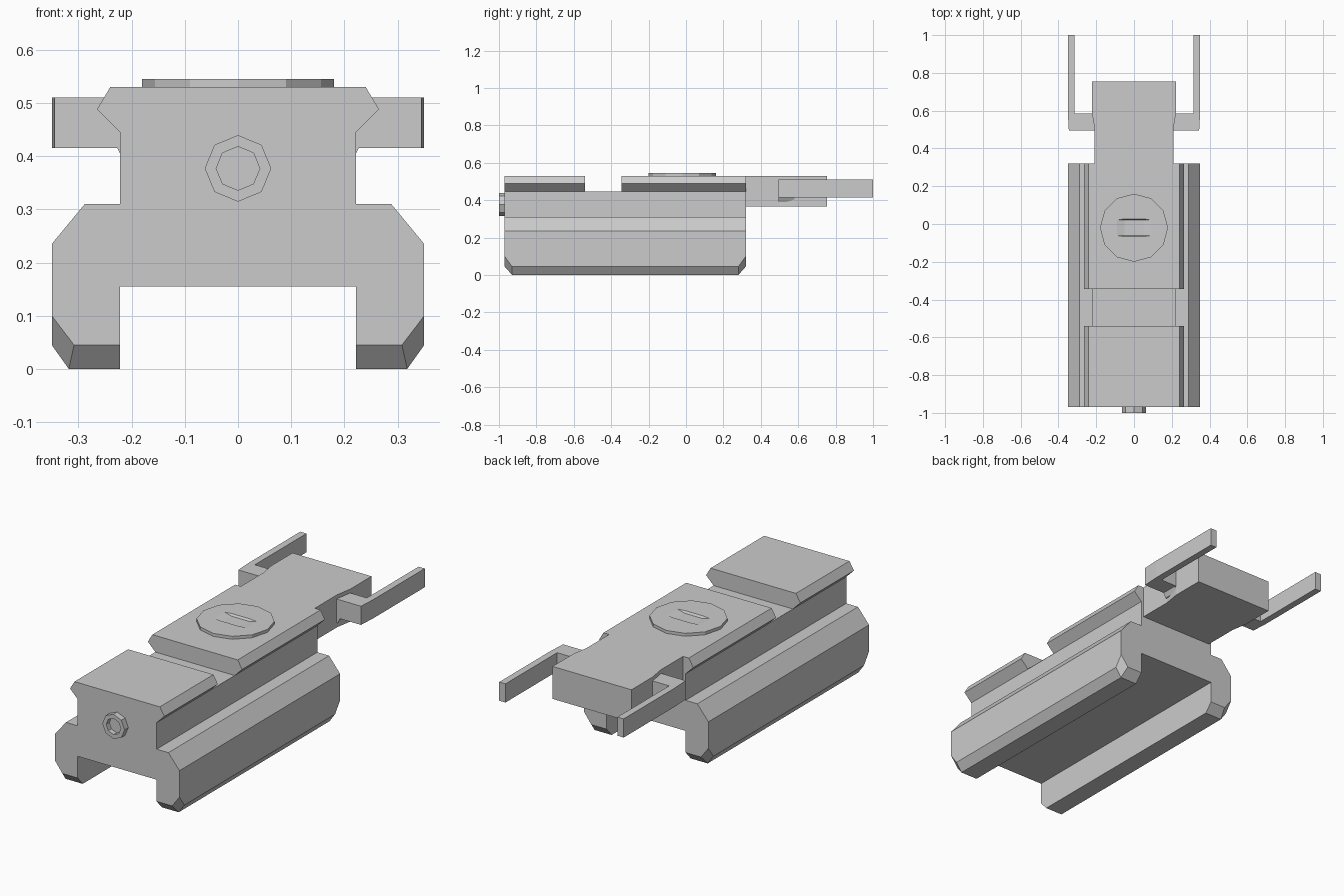
import bpy
import bmesh
from math import sin, cos, pi

cube = bpy.data.objects.get("Cube")
if cube:
    bpy.data.objects.remove(cube, do_unlink=True)

grey = bpy.data.materials.new("plain grey")
grey.use_nodes = True
colour = (0.6, 0.6, 0.6, 1)
grey.diffuse_color = colour
grey.node_tree.nodes["Principled BSDF"].inputs["Base Color"].default_value = colour


def finish(name, bm):
    bmesh.ops.recalc_face_normals(bm, faces=bm.faces)
    mesh = bpy.data.meshes.new(name)
    bm.to_mesh(mesh)
    bm.free()
    mesh.materials.append(grey)
    obj = bpy.data.objects.new(name, mesh)
    bpy.context.collection.objects.link(obj)
    return obj


def loft(name, rings):
    """Skin a list of equal-length rings and cap both ends."""
    bm = bmesh.new()
    loops = [[bm.verts.new(p) for p in ring] for ring in rings]
    n = len(loops[0])
    for a, b in zip(loops, loops[1:]):
        for i in range(n):
            j = (i + 1) % n
            bm.faces.new((a[i], a[j], b[j], b[i]))
    bm.faces.new(loops[0])
    bm.faces.new(loops[-1])
    return finish(name, bm)


def prism(name, outline, z0, z1):
    return loft(name, [[(x, y, z) for x, y in outline] for z in (z0, z1)])


def hull(name, points):
    bm = bmesh.new()
    for p in points:
        bm.verts.new(p)
    bmesh.ops.convex_hull(bm, input=bm.verts)
    return finish(name, bm)


def cut(target, cutter):
    cutter.hide_render = True
    mod = target.modifiers.new("cut", "BOOLEAN")
    mod.operation = "DIFFERENCE"
    mod.solver = "EXACT"
    mod.object = cutter
    bpy.context.view_layer.objects.active = target
    bpy.ops.object.modifier_apply(modifier=mod.name)
    bpy.data.objects.remove(cutter, do_unlink=True)


# Body: dovetail rail on two legs, with the leg ends chamfered
upper = [(0.35, 0.235), (0.288, 0.31), (0.222, 0.31), (0.222, 0.445),
         (0.265, 0.488), (0.24, 0.53)]
foot = [(0.222, 0.155), (0.222, 0), (0.318, 0), (0.35, 0.045)]
foot_end = [(0.222, 0.155), (0.222, 0.045), (0.308, 0.045), (0.35, 0.1)]


def section(lower, y):
    half = lower + upper
    full = half + [(-x, z) for x, z in reversed(half)]
    return [(x, y, z) for x, z in full]


body = loft("body", [section(foot_end, -0.97), section(foot, -0.93),
                     section(foot, 0.28), section(foot_end, 0.32)])

# Cross slot through the rail
slot = [(-0.4, -0.54), (0.4, -0.54), (0.4, -0.345), (-0.4, -0.345)]
cut(body, prism("slot_cutter", slot, 0.446, 0.7))

# Rear block with a slightly narrower waist
side = [(0.208, 0.32), (0.208, 0.5), (0.222, 0.585), (0.222, 0.755)]
prism("rear_block", side + [(-x, y) for x, y in reversed(side)], 0.365, 0.53)

# Lever arms and the small wedges beneath them
for s, label in ((1, "left"), (-1, "right")):
    arm = [(0.2, 0.495), (0.345, 0.495), (0.35, 0.585), (0.35, 1),
           (0.315, 1), (0.315, 0.585), (0.2, 0.585)]
    prism(label + "_lever", [(s * x, y) for x, y in arm], 0.415, 0.51)
    hull(label + "_lever_wedge",
         [(s * x, y, z) for y in (0.495, 0.58)
          for x, z in ((0.2, 0.39), (0.214, 0.39), (0.227, 0.415), (0.2, 0.415))])

# Round cap with a shallow tool slot
disc = [(0.18 * cos(i * pi / 6), -0.02 + 0.18 * sin(i * pi / 6)) for i in range(12)]
cap = prism("top_cap", disc, 0.53, 0.545)
cut(cap, hull("cap_slot_cutter",
              [(sx * x, -0.02 + sy * y, z) for sx in (-1, 1) for sy in (-1, 1)
               for x, y, z in ((0.05, 0.04, 0.535), (0.095, 0.041, 0.546),
                               (0.05, 0.048, 0.546))]))


# Hollow eight-sided screw on the front
def octagon(r, y):
    return [(r * sin(i * pi / 4), y, 0.377 + r * cos(i * pi / 4)) for i in range(8)]


loft("front_screw", [octagon(0.0625, -0.96), octagon(0.0625, -1),
                     octagon(0.041, -1), octagon(0.041, -0.975)])
